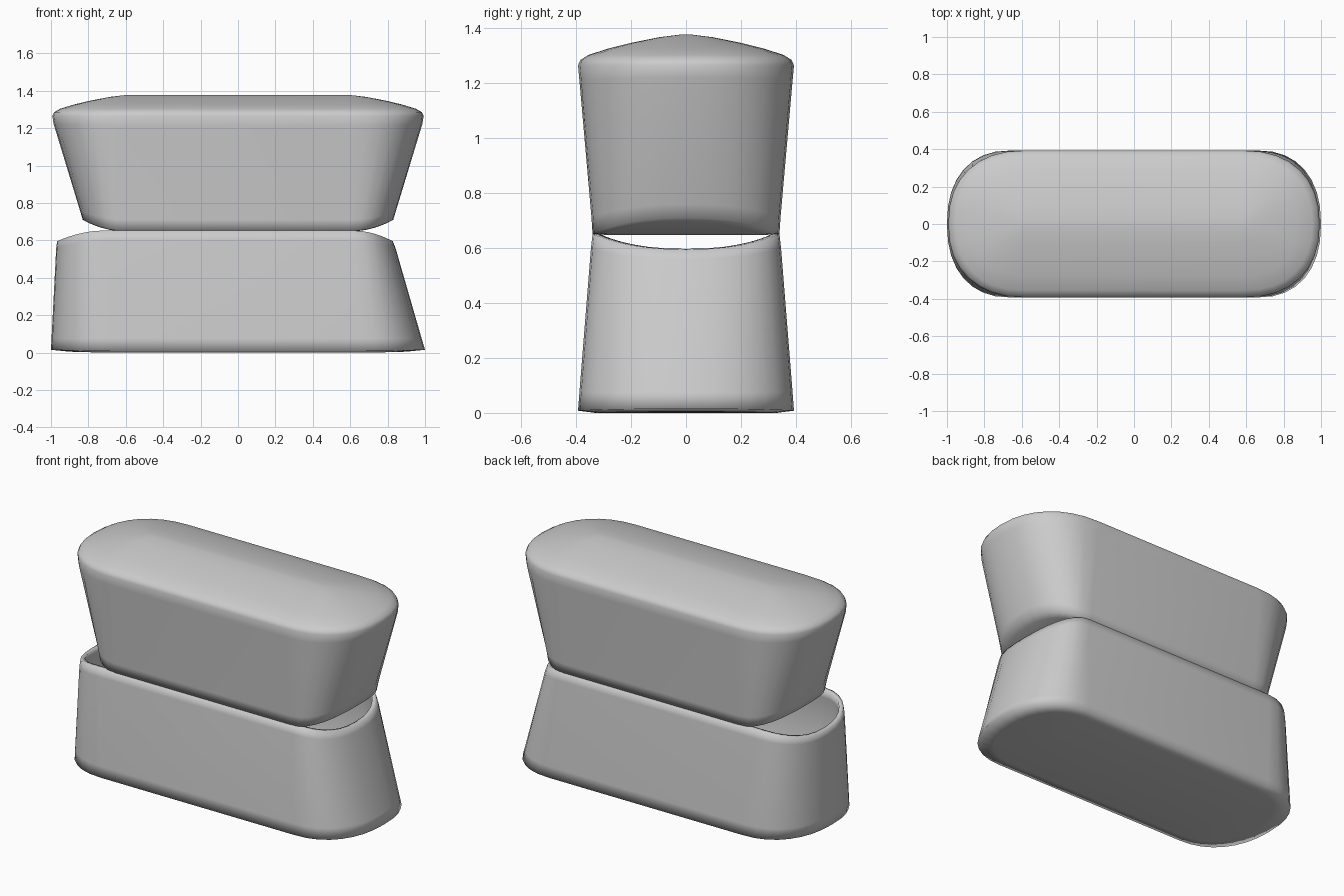
import bpy, bmesh
from math import cos, sin, pi, copysign

if "Cube" in bpy.data.objects:
    bpy.data.objects.remove(bpy.data.objects["Cube"])

ARC = 16          # segments per rounded end
POWER = 2 / 2.3   # slightly squared-off ends


def ring(bm, xl, xr, sl, sr, w, z_side, z_end):
    """Stadium loop: ends reach xl/xr, straight sides span sl..sr, half width w.
    Height runs from z_side along the sides to z_end at the tips."""
    verts = []
    for start, s, reach in ((-pi / 2, sr, xr - sr), (pi / 2, sl, sl - xl)):
        for i in range(ARC + 1):
            a = start + pi * i / ARC
            c, d = cos(a), sin(a)
            u = copysign(abs(c) ** POWER, c) if abs(c) > 1e-6 else 0
            v = copysign(abs(d) ** POWER, d) if abs(d) > 1e-6 else 0
            z = z_side + (z_end - z_side) * u * u
            verts.append(bm.verts.new((s + reach * u, w * v, z)))
    return verts


def loft(name, rings):
    """Skin a stack of rings and cap both ends."""
    bm = bmesh.new()
    loops = [ring(bm, *r) for r in rings]
    for a, b in zip(loops, loops[1:]):
        n = len(a)
        for i in range(n):
            j = (i + 1) % n
            bm.faces.new((a[i], a[j], b[j], b[i]))
    # caps: strips of quads between the mirrored long sides
    for loop in (loops[0], loops[-1]):
        n = len(loop)
        h = ARC // 2
        order = [loop[(i + h) % n] for i in range(n)]   # starts at a tip
        for i in range(n // 2):
            quad = [order[i], order[i + 1], order[-i - 1], order[-i]]
            quad = list(dict.fromkeys(quad))
            if len(quad) > 2:
                bm.faces.new(quad)
    bmesh.ops.remove_doubles(bm, verts=bm.verts, dist=1e-5)
    bmesh.ops.recalc_face_normals(bm, faces=bm.faces)
    mesh = bpy.data.meshes.new(name)
    bm.to_mesh(mesh)
    bm.free()
    for p in mesh.polygons:
        p.use_smooth = True
    obj = bpy.data.objects.new(name, mesh)
    bpy.context.collection.objects.link(obj)
    return obj


# Lower tray: leaning walls, rim dipping at both ends, hollow inside
t = 0.025
loft("lower_tray", [
    (-0.90, 0.90, -0.62, 0.62, 0.33, 0.0, 0.005),
    (-1.00, 1.00, -0.66, 0.66, 0.393, 0.008, 0.015),
    (-0.997, 0.982, -0.665, 0.655, 0.388, 0.075, 0.075),
    (-0.972, 0.842, -0.71, 0.62, 0.346, 0.60, 0.56),
    (-0.967, 0.828, -0.71, 0.61, 0.340, 0.653, 0.595),
    (-0.967 + t, 0.828 - t, -0.71, 0.61, 0.340 - t, 0.653, 0.597),
    (-0.972 + t, 0.842 - t, -0.71, 0.62, 0.346 - t, 0.60, 0.56),
    (-0.997 + t, 0.982 - t, -0.665, 0.655, 0.388 - t, 0.06, 0.06),
    (-0.90, 0.90, -0.62, 0.62, 0.33, 0.03, 0.03),
])

# Upper block: flares upward, curved underside ends, domed top
upper = [
    (-0.79, 0.79, -0.60, 0.60, 0.29, 0.648, 0.690),
    (-0.83, 0.83, -0.60, 0.60, 0.340, 0.650, 0.710),
    (-0.845, 0.845, -0.60, 0.60, 0.344, 0.71, 0.76),
    (-0.985, 0.985, -0.60, 0.60, 0.388, 1.21, 1.22),
]
for w, z in ((0.393, 1.265), (0.384, 1.285), (0.355, 1.303), (0.28, 1.327),
             (0.20, 1.347), (0.10, 1.367), (0.02, 1.377)):
    x = 0.58 + 0.413 * w / 0.393
    upper.append((-x, x, -0.58, 0.58, w, z, z))
loft("upper_block", upper)
